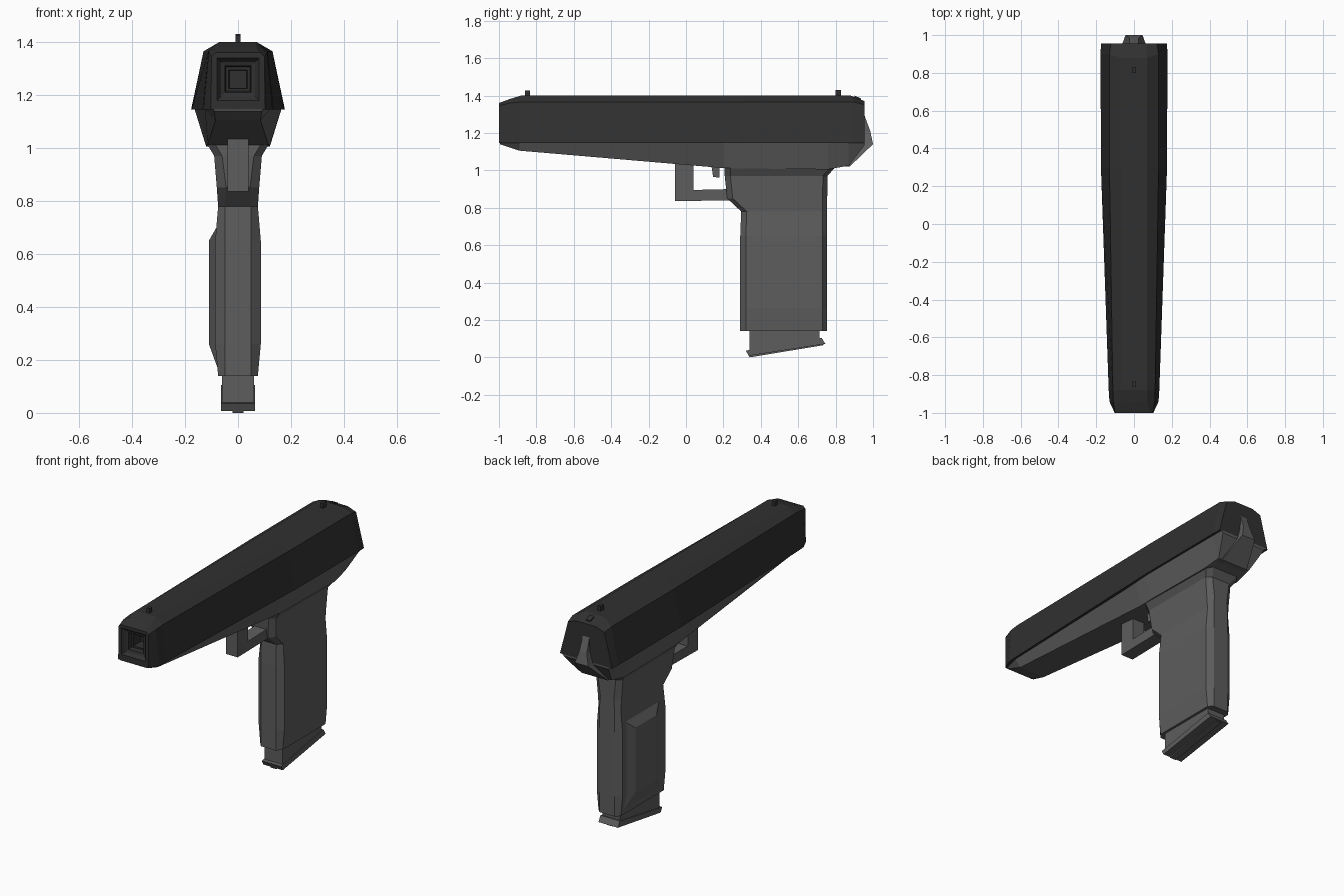
import bpy, bmesh

if "Cube" in bpy.data.objects:
    bpy.data.objects.remove(bpy.data.objects["Cube"])


def material(name, v):
    m = bpy.data.materials.new(name)
    m.diffuse_color = (v, v, v, 1)
    m.use_nodes = True
    m.node_tree.nodes["Principled BSDF"].inputs["Base Color"].default_value = m.diffuse_color
    return m


DARK = material("dark_steel", 0.03)
GREY = material("grey_polymer", 0.11)


def loft(name, rings, mat):
    """Skin a list of equal-length point rings and cap both ends."""
    bm = bmesh.new()
    vs = [[bm.verts.new(p) for p in r] for r in rings]
    n = len(vs[0])
    for a, b in zip(vs, vs[1:]):
        for i in range(n):
            j = (i + 1) % n
            bm.faces.new((a[i], a[j], b[j], b[i]))
    bm.faces.new(vs[0])
    bm.faces.new(vs[-1])
    bmesh.ops.recalc_face_normals(bm, faces=bm.faces)
    me = bpy.data.meshes.new(name)
    bm.to_mesh(me)
    bm.free()
    me.materials.append(mat)
    ob = bpy.data.objects.new(name, me)
    bpy.context.collection.objects.link(ob)
    return ob


def plate(name, profile, hw, mat):
    """Extrude a (y, z) side profile across the width."""
    return loft(name, [[(x, y, z) for y, z in profile] for x in (-hw, hw)], mat)


def box(name, y0, y1, z0, z1, hw, mat):
    return plate(name, [(y0, z0), (y1, z0), (y1, z1), (y0, z1)], hw, mat)


def mirrored(y_pts):
    """Half section of (x, y, z) points completed by mirroring in x."""
    return y_pts + [(-x, y, z) for x, y, z in reversed(y_pts)]


def bore(s, y):
    return mirrored([(s, y, 1.26 - s), (s, y, 1.26), (s, y, 1.26 + s)])


def slide_ring(y, bottom, shoulder, top, zs, zt, yt=None):
    yt = y if yt is None else yt
    return mirrored([(bottom, y, 1.145), (shoulder, y, zs), (top, yt, zt)])


# Slide with stepped square muzzle recess
rings = [bore(s, y) for s, y in ((0.033, -0.88), (0.035, -0.95), (0.045, -0.95),
                                 (0.05, -0.975), (0.065, -0.98), (0.08, -1.0))]
rings += [slide_ring(-1.0, 0.102, 0.10, 0.085, 1.345, 1.36),
          slide_ring(-0.94, 0.13, 0.11, 0.07, 1.36, 1.382),
          slide_ring(-0.88, 0.134, 0.112, 0.07, 1.365, 1.40),
          slide_ring(0.3, 0.175, 0.13, 0.07, 1.365, 1.40),
          slide_ring(0.90, 0.177, 0.13, 0.07, 1.365, 1.40, 0.88),
          slide_ring(0.955, 0.175, 0.122, 0.065, 1.35, 1.37)]
loft("slide", rings, DARK)

# Frame running under the slide
frame = [(-0.995, 1.14, 0.09, 0.095), (-0.89, 1.105, 0.085, 0.125),
         (0.20, 1.012, 0.115, 0.158), (0.30, 1.01, 0.12, 0.165),
         (0.76, 1.005, 0.12, 0.165), (0.87, 1.025, 0.11, 0.165),
         (0.955, 1.135, 0.15, 0.165)]
loft("frame", [mirrored([(b, y, z), (t, y, 1.15)]) for y, z, b, t in frame], GREY)

# Rear tang and hammer spine
spine = [(0.93, 1.36, 0.02), (0.985, 1.21, 0.025), (1.0, 1.14, 0.045), (0.875, 1.02, 0.09)]
loft("hammer_spine", [[(-w, 0.84, z), (w, 0.84, z), (w, y, z), (-w, y, z)]
                      for y, z, w in spine], GREY)


def grip_ring(z, y0, y1, w, f=0.05):
    return mirrored([(f, y0, z), (w, y0 + 0.03, z), (w, y1 - 0.025, z), (f, y1, z)])


# Grip
loft("grip", [grip_ring(0.14, 0.29, 0.755, 0.075), grip_ring(0.26, 0.29, 0.755, 0.086),
              grip_ring(0.65, 0.29, 0.755, 0.086), grip_ring(0.78, 0.295, 0.755, 0.075),
              grip_ring(0.85, 0.22, 0.755, 0.08, 0.045),
              grip_ring(0.97, 0.207, 0.757, 0.09, 0.06),
              grip_ring(1.02, 0.207, 0.80, 0.12, 0.09)], GREY)

# Raised palm panel on the left side
loft("grip_panel", [[(x, y0, z0), (x, y1, z0), (x, y1, z1), (x, y0, z1)]
                    for x, y0, y1, z0, z1 in ((-0.07, 0.35, 0.725, 0.15, 0.72),
                                              (-0.11, 0.44, 0.64, 0.26, 0.65))], GREY)

# Trigger guard and trigger
plate("trigger_guard", [(-0.06, 1.04), (-0.06, 0.835), (0.25, 0.84), (0.25, 0.90),
                        (0.04, 0.895), (0.04, 1.04)], 0.04, GREY)
plate("trigger", [(0.135, 1.03), (0.145, 0.965), (0.18, 0.96), (0.18, 1.03)], 0.02, GREY)

# Magazine and tilted floor plate
plate("magazine", [(0.34, 0.03), (0.715, 0.09), (0.715, 0.16), (0.34, 0.16)], 0.06, GREY)
plate("floor_plate", [(0.335, 0.008), (0.745, 0.072), (0.725, 0.105), (0.32, 0.036)], 0.065, GREY)
plate("floor_plate_tab", [(0.34, 0.0), (0.735, 0.065), (0.735, 0.08), (0.325, 0.03)], 0.02, GREY)

# Sights
box("front_sight", -0.86, -0.835, 1.39, 1.427, 0.01, DARK)
box("rear_sight", 0.80, 0.83, 1.39, 1.43, 0.01, DARK)
plate("rear_catch", [(0.90, 1.36), (0.90, 1.40), (0.935, 1.385), (0.935, 1.36)], 0.015, DARK)
